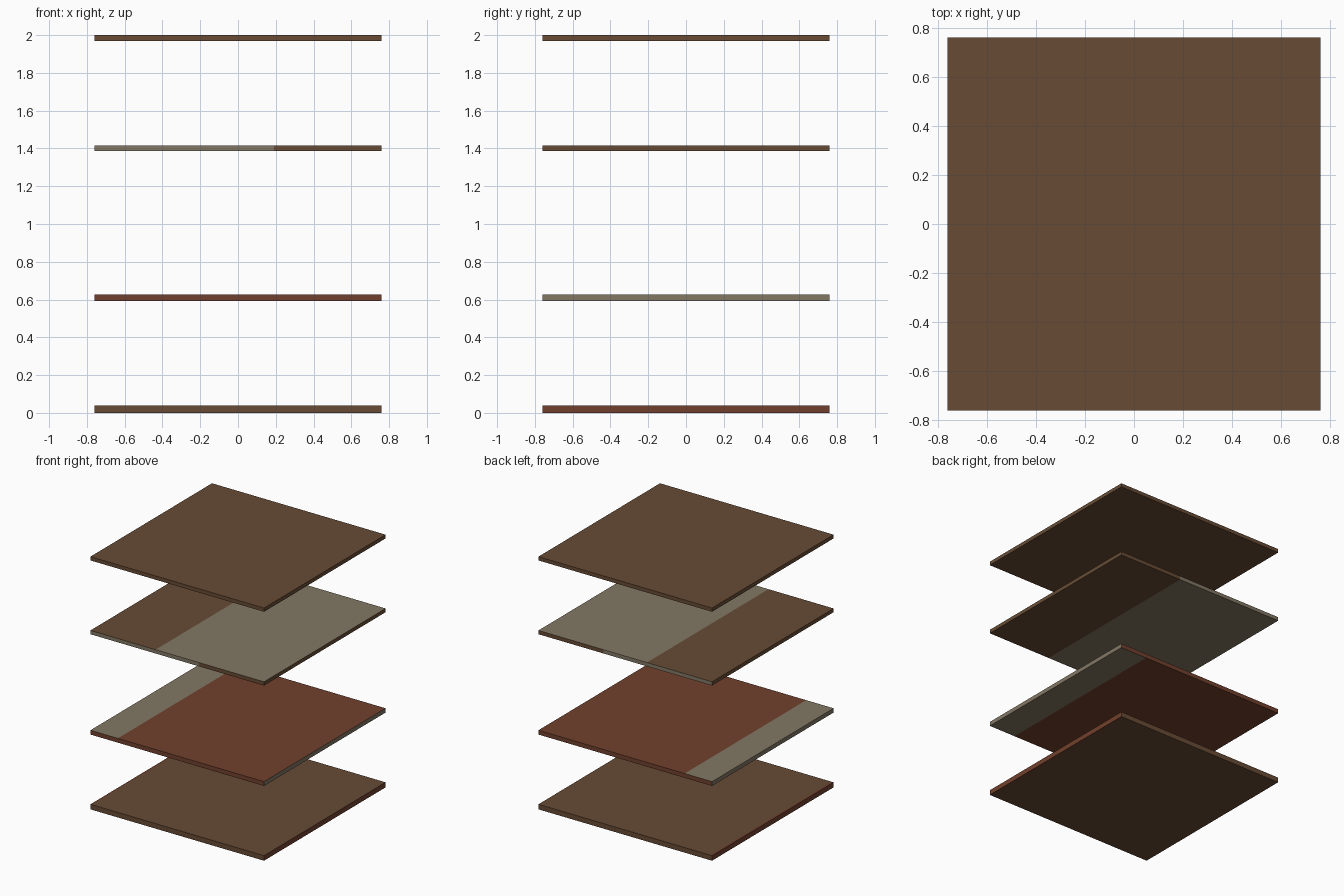
import bpy
import bmesh

if "Cube" in bpy.data.objects:
    bpy.data.objects.remove(bpy.data.objects["Cube"])

HALF = 0.76  # half width of every square board


def linear(c):
    c /= 255
    return c / 12.92 if c <= 0.04045 else ((c + 0.055) / 1.055) ** 2.4


def material(name, rgb):
    m = bpy.data.materials.new(name)
    m.diffuse_color = (*[linear(c) for c in rgb], 1)
    m.use_nodes = True
    m.node_tree.nodes["Principled BSDF"].inputs["Base Color"].default_value = m.diffuse_color
    return m


BROWN, GREY, RED = 0, 1, 2
MATERIALS = [material("brown_wood", (103, 75, 53)),
             material("grey_wood", (130, 119, 100)),
             material("red_wood", (113, 64, 45))]


def board(name, z0, z1, cut, rule):
    """Square board, split at x = -cut and x = cut, coloured per face by rule."""
    bm = bmesh.new()
    bmesh.ops.create_cube(bm, size=1)
    for v in bm.verts:
        v.co = (v.co.x * 2 * HALF, v.co.y * 2 * HALF, z0 if v.co.z < 0 else z1)
    if cut:
        for x in (-cut, cut):
            bmesh.ops.bisect_plane(bm, geom=bm.verts[:] + bm.edges[:] + bm.faces[:],
                                   plane_co=(x, 0, 0), plane_no=(1, 0, 0))
    bm.normal_update()
    for f in bm.faces:
        f.material_index = rule(f.calc_center_median().x, f.normal)
    mesh = bpy.data.meshes.new(name)
    for m in MATERIALS:
        mesh.materials.append(m)
    bm.to_mesh(mesh)
    bm.free()
    bpy.context.collection.objects.link(bpy.data.objects.new(name, mesh))


# Bottom board: brown with red ends and a thin red strip at one edge
def bottom_rule(x, n):
    if abs(n.x) > 0.5:
        return RED
    return RED if (n.z > 0.5 and x < -0.745) or (n.z < -0.5 and x > 0.745) else BROWN


# Lower shelf: red with grey ends and a grey band, mirrored on the underside
def lower_rule(x, n):
    if abs(n.x) > 0.5:
        return GREY
    return GREY if (n.z > 0.5 and x < -0.52) or (n.z < -0.5 and x > 0.52) else RED


# Upper shelf: brown ends, grey on the larger part of each long face
def upper_rule(x, n):
    if abs(n.x) > 0.5:
        return BROWN
    if n.z > 0.5:
        return BROWN if x < -0.19 else GREY
    return BROWN if x > 0.19 else GREY


board("bottom_board", 0.0, 0.04, 0.745, bottom_rule)
board("lower_shelf", 0.592, 0.626, 0.52, lower_rule)
board("upper_shelf", 1.386, 1.416, 0.19, upper_rule)
board("top_board", 1.97, 2.0, 0, lambda x, n: BROWN)
